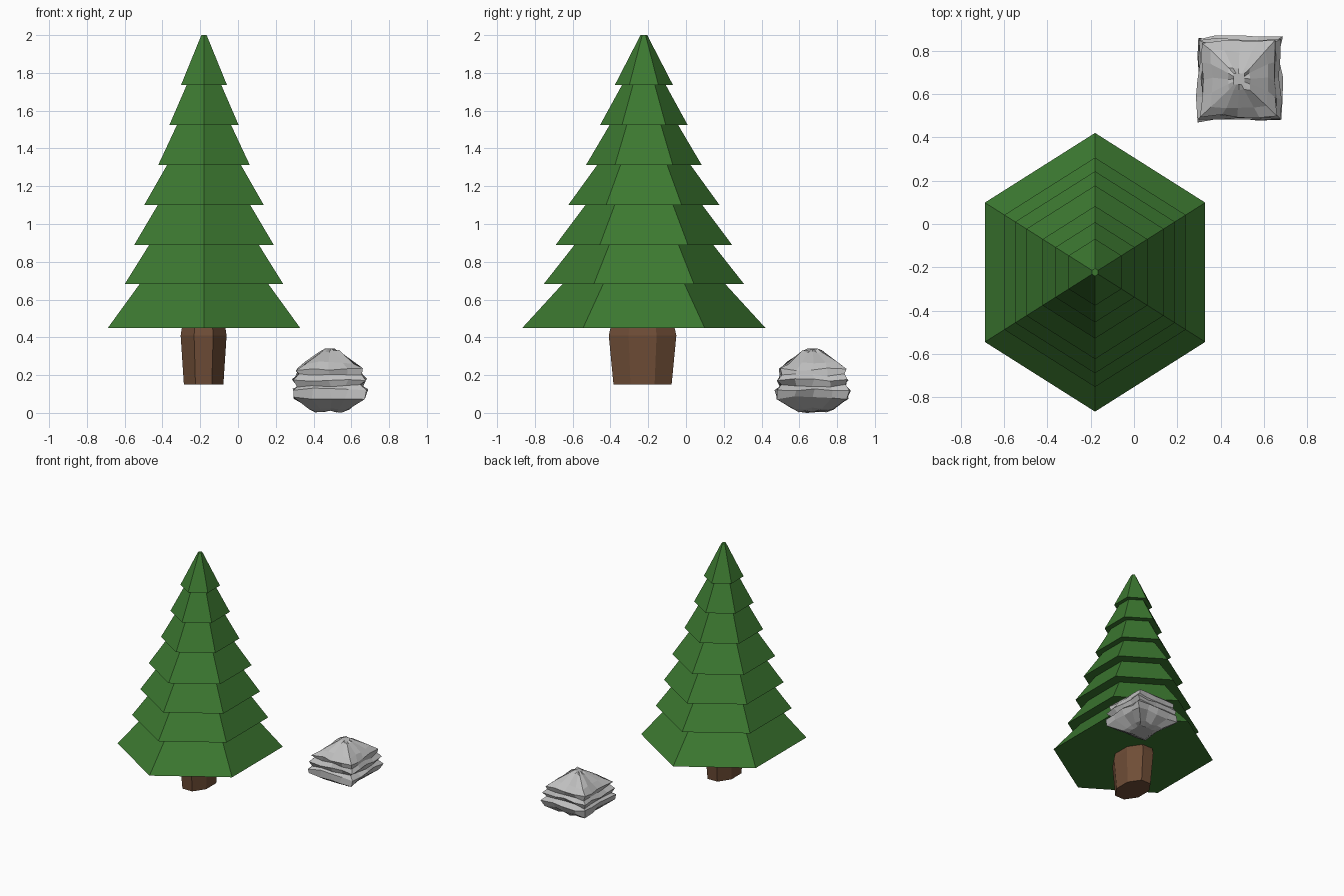
import bpy, bmesh, math, random

if "Cube" in bpy.data.objects:
    bpy.data.objects.remove(bpy.data.objects["Cube"])
random.seed(4)


def material(name, rgb):
    m = bpy.data.materials.new(name)
    m.diffuse_color = (*rgb, 1)
    m.use_nodes = True
    m.node_tree.nodes["Principled BSDF"].inputs["Base Color"].default_value = m.diffuse_color
    return m


def loft(name, rings, mat):
    """Skin a list of equal-length point rings and cap both ends."""
    bm = bmesh.new()
    loops = [[bm.verts.new(p) for p in ring] for ring in rings]
    n = len(loops[0])
    for a, b in zip(loops, loops[1:]):
        for i in range(n):
            j = (i + 1) % n
            bm.faces.new((a[i], a[j], b[j], b[i]))
    bm.faces.new(loops[0][::-1])
    bm.faces.new(loops[-1])
    bmesh.ops.recalc_face_normals(bm, faces=bm.faces[:])
    me = bpy.data.meshes.new(name)
    bm.to_mesh(me)
    bm.free()
    me.materials.append(mat)
    ob = bpy.data.objects.new(name, me)
    bpy.context.collection.objects.link(ob)
    return ob


def ngon(cx, cy, rx, ry, z, n, turn):
    return [(cx + rx * math.cos(turn + math.tau * i / n),
             cy + ry * math.sin(turn + math.tau * i / n), z) for i in range(n)]


green = material("leaf green", (0.045, 0.19, 0.03))
brown = material("bark brown", (0.16, 0.075, 0.038))
grey = material("stone grey", (0.52, 0.52, 0.52))

# Foliage: seven stepped six-sided tiers (half widths in x)
zs = [0.45, 0.683, 0.89, 1.10, 1.313, 1.525, 1.735, 2.0]
low = [0.509, 0.419, 0.369, 0.317, 0.242, 0.183, 0.122]
high = [0.34, 0.29, 0.245, 0.195, 0.143, 0.092, 0.014]
rings = []
for i in range(7):
    for w, z in ((low[i], zs[i]), (high[i], zs[i + 1])):
        r = w / math.cos(math.pi / 6)
        rings.append(ngon(-0.18, -0.223, r, r * 1.095, z, 6, math.pi / 6))
loft("foliage", rings, green)

# Trunk: flaring eight-sided stump
trunk = [(0.15, 0.92), (0.41, 1.07), (0.46, 1.0)]
loft("trunk", [ngon(-0.182, -0.23, 0.123 * s, 0.181 * s, z, 8, math.pi / 8)
               for z, s in trunk], brown)

# Rock: squarish layered boulder with jittered ledges
layers = [(0.008, 0.07), (0.025, 0.105), (0.08, 0.182), (0.125, 0.192),
          (0.145, 0.172), (0.175, 0.188), (0.20, 0.167), (0.23, 0.172),
          (0.265, 0.128), (0.325, 0.05), (0.335, 0.025)]
side = [-1, -0.5, 0, 0.5]
square = ([(t, -1) for t in side] + [(1, t) for t in side] +
          [(-t, 1) for t in side] + [(-1, -t) for t in side])
rings = []
for z, h in layers:
    j = h * 0.06
    rings.append([(0.485 + u * h + random.uniform(-j, j),
                   0.67 + v * h + random.uniform(-j, j),
                   max(0, z + random.uniform(-0.008, 0.008))) for u, v in square])
rock = loft("rock", rings, grey)
low_z = min(v.co.z for v in rock.data.vertices)
for v in rock.data.vertices:
    v.co.z -= low_z
